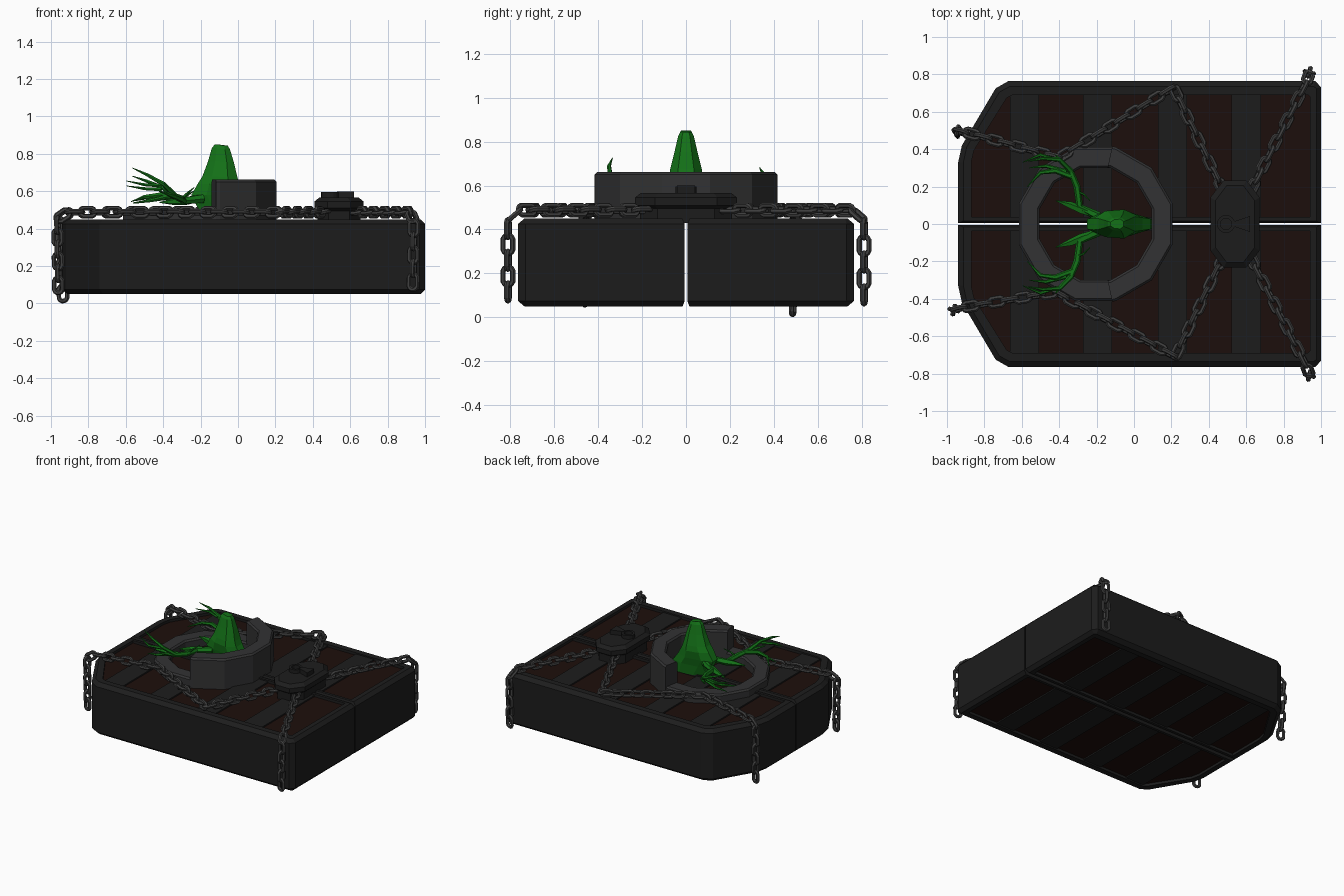
import bpy, bmesh, math
from mathutils import Vector, Matrix

if "Cube" in bpy.data.objects:
    bpy.data.objects.remove(bpy.data.objects["Cube"])


def mat(name, col):
    m = bpy.data.materials.new(name)
    m.diffuse_color = (*col, 1)
    m.use_nodes = True
    m.node_tree.nodes["Principled BSDF"].inputs["Base Color"].default_value = m.diffuse_color
    return m


IRON = mat("dark_iron", (0.012, 0.012, 0.012))
RING = mat("ring_iron", (0.032, 0.032, 0.033))
STEEL = mat("chain_steel", (0.05, 0.05, 0.05))
WOOD = mat("dark_wood", (0.012, 0.0045, 0.0035))
GREEN = mat("green", (0.007, 0.17, 0.009))


def finish(bm, name, *mats):
    bmesh.ops.recalc_face_normals(bm, faces=bm.faces)
    me = bpy.data.meshes.new(name)
    bm.to_mesh(me)
    bm.free()
    for m in mats:
        me.materials.append(m)
    ob = bpy.data.objects.new(name, me)
    bpy.context.collection.objects.link(ob)
    return ob


def loft(bm, loops, caps=True, closed=False):
    """Skin a list of equal-length closed loops; returns the end caps."""
    rings = [[bm.verts.new(p) for p in l] for l in loops]
    n = len(rings[0])
    pairs = list(zip(rings, rings[1:])) + ([(rings[-1], rings[0])] if closed else [])
    for a, b in pairs:
        for i in range(n):
            j = (i + 1) % n
            bm.faces.new((a[i], a[j], b[j], b[i]))
    return [bm.faces.new(rings[0]), bm.faces.new(rings[-1])] if caps else []


def box(bm, x0, x1, y0, y1, z0, z1):
    c = Vector(((x0 + x1) / 2, (y0 + y1) / 2, (z0 + z1) / 2))
    bmesh.ops.create_cube(bm, size=1, matrix=Matrix.Translation(c)
                          @ Matrix.Diagonal((x1 - x0, abs(y1 - y0), z1 - z0, 1)))


# Door halves: chamfered frame with recessed wood on both faces
outer = [(1, .006), (1, .73), (.97, .765), (-.67, .765), (-.74, .725), (-.92, .42), (-.94, .33), (-.94, .006)]
rim = [(.975, .016), (.975, .725), (.96, .735), (-.665, .735), (-.72, .705), (-.895, .41), (-.912, .33), (-.912, .016)]
panel = [(.94, .037), (.94, .68), (.93, .69), (-.65, .69), (-.68, .675), (-.855, .395), (-.87, .33), (-.87, .037)]
levels = [(panel, .07), (panel, .05), (rim, .05), (outer, .075), (outer, .425), (rim, .45), (panel, .45), (panel, .43)]
for side, s in (("back", 1), ("front", -1)):
    bm = bmesh.new()
    for f in loft(bm, [[(x, s * y, z) for x, y in o] for o, z in levels]):
        f.material_index = 1
    finish(bm, "door_frame_" + side, IRON, WOOD)
    # Iron straps across the wood, top and bottom
    bm = bmesh.new()
    for cx in (-.585, -.195, .205, .6):
        for z0, z1 in ((.42, .44), (.06, .08)):
            box(bm, cx - .078, cx + .078, s * .03, s * .695, z0, z1)
    finish(bm, "door_straps_" + side, IRON)

# Mounting ring: low full ring plus tall crescent on one side
RC = -.205


def ring_loops(angles, z0, z1, b=.012, ro=.425, ri=.31):
    prof = [(ri, z0), (ro, z0), (ro, z1 - b), (ro - b, z1), (ri + b, z1), (ri, z1 - b)]
    return [[(RC + r * math.cos(math.radians(a)), r * math.sin(math.radians(a)), z)
             for r, z in prof] for a in angles]


bm = bmesh.new()
loft(bm, ring_loops([15 + 30 * i for i in range(12)], .43, .50), caps=False, closed=True)
finish(bm, "mount_ring", RING)
bm = bmesh.new()
loft(bm, ring_loops([-78, -75, -45, -15, 15, 45, 75, 78], .43, .662))
finish(bm, "mount_ring_raised", RING)

# Lock body: faceted plate with raised keyhole
bm = bmesh.new()


def octagon(hx, hy, cx, cy, z):
    q = [(hx, hy - cy), (hx - cx, hy), (-hx + cx, hy), (-hx, hy - cy)]
    return [(.54 + x, y, z) for x, y in q + [(-x, -y) for x, y in q]]


loft(bm, [octagon(.115, .21, .06, .08, .43), octagon(.115, .21, .06, .08, .495),
          octagon(.132, .232, .07, .09, .51), octagon(.132, .232, .07, .09, .545),
          octagon(.105, .205, .06, .08, .567)])
finish(bm, "lock_body", IRON)
bm = bmesh.new()
loft(bm, [[(.492 + r * math.cos(a), r * math.sin(a), z) for r, z in
           ((.03, .56), (.048, .56), (.048, .595), (.03, .595))]
          for a in [math.tau * i / 16 for i in range(16)]], caps=False, closed=True)
loft(bm, [[(.53, -.012, z), (.62, -.042, z), (.62, .042, z), (.53, .012, z)] for z in (.56, .6)])
finish(bm, "lock_keyhole", IRON)

# Deer head: octagonal sections from wall to nose (z, x low, x high, half width)
sections = [(.44, -.16, .10, .045), (.52, -.22, .09, .055), (.58, -.25, .045, .068), (.64, -.215, .01, .078),
            (.68, -.19, -.003, .072), (.76, -.16, -.022, .052), (.83, -.14, -.043, .036), (.85, -.125, -.055, .026)]
bm = bmesh.new()
loops = []
for z, x0, x1, w in sections:
    c, h = (x0 + x1) / 2, (x1 - x0) / 2
    q = [(h, .5 * w), (.45 * h, w), (-.45 * h, .9 * w), (-h, .4 * w)]
    loops.append([(c + x, y, z - .006 * (x > 0)) for x, y in q]
                 + [(c + x, -y, z - .006 * (x > 0)) for x, y in reversed(q)])
loft(bm, loops)
finish(bm, "deer_head", GREEN)


def tube(bm, pts, radii, sides=6):
    """Tapered low-poly tube along a polyline."""
    pts = [Vector(p) for p in pts]
    loops = []
    for i, p in enumerate(pts):
        d = (pts[min(i + 1, len(pts) - 1)] - pts[max(i - 1, 0)]).normalized()
        u = d.cross(Vector((0, 0, 1))).normalized()
        v = d.cross(u)
        loops.append([p + radii[i] * (u * math.cos(a) + v * math.sin(a))
                      for a in [math.tau * k / sides for k in range(sides)]])
    loft(bm, loops)


# Antlers (one side a little lower) and ears
tines = [([(-.19, .04, .56), (-.29, .09, .55), (-.305, .2, .56), (-.34, .285, .575), (-.42, .37, .6)],
          [.026, .02, .019, .016, .003]),
         ([(-.325, .25, .57), (-.42, .285, .58), (-.50, .275, .57), (-.57, .2, .545)], [.016, .015, .011, .002]),
         ([(-.335, .28, .575), (-.40, .345, .64), (-.49, .35, .69), (-.565, .335, .725)], [.015, .013, .009, .002]),
         ([(-.41, .34, .63), (-.50, .37, .635), (-.595, .33, .655)], [.011, .009, .002]),
         ([(-.36, .28, .575), (-.47, .31, .55), (-.56, .30, .535)], [.013, .01, .002]),
         ([(-.3, .17, .56), (-.27, .16, .59), (-.235, .125, .62)], [.008, .006, .002])]
for side, s, drop in (("back", 1, .75), ("front", -1, 1)):
    bm = bmesh.new()
    for pts, rad in tines:
        tube(bm, [(x, s * y, .55 + (z - .55) * drop) for x, y, z in pts], rad)
    finish(bm, "antler_" + side, GREEN)
    bm = bmesh.new()
    tube(bm, [(-.19, s * .04, .56), (-.28, s * .075, .55), (-.34, s * .1, .545), (-.42, s * .125, .54)],
         [.014, .024, .02, .002], 5)
    finish(bm, "ear_" + side, GREEN)


# Chains: oval links alternating a quarter turn along a path
def add_link(bm, m, wire=.0125, rad=.0235, half=.018):
    loops = []
    for i in range(12):
        a = math.tau * (i + .5) / 12
        dx, dy = math.cos(a), math.sin(a)
        c = Vector((math.copysign(half, dx) + rad * dx, rad * dy, 0))
        loops.append([m @ (c + wire * Vector((dx * math.cos(b), dy * math.cos(b), math.sin(b))))
                      for b in [math.tau * k / 6 for k in range(6)]])
    loft(bm, loops, caps=False, closed=True)


def chain(name, pts, pitch=.069):
    bm = bmesh.new()
    k = 0
    for a, b in zip(pts, pts[1:]):
        a, b = Vector(a), Vector(b)
        n = max(1, round((b - a).length / pitch))
        d = (b - a).normalized()
        side = d.cross(Vector((0, 0, 1)) if abs(d.z) < .8 else Vector((1, 0, 0))).normalized()
        rot = Matrix((d, side, d.cross(side))).transposed().to_4x4()
        for i in range(n):
            roll = Matrix.Rotation(math.radians(15 + 90 * (k % 2)), 4, 'X')
            add_link(bm, Matrix.Translation(a.lerp(b, (i + .5) / n)) @ rot @ roll)
            k += 1
    finish(bm, name, STEEL)


Z = .488
chain("chain_long_back", [(.48, .17, Z), (.21, .73, Z), (-.40, .355, Z), (-.90, .49, Z),
                          (-.945, .50, .45), (-.935, .485, .018)])
chain("chain_long_front", [(.48, -.17, Z), (.22, -.71, Z), (-.42, -.365, Z), (-.91, -.445, Z),
                           (-.965, -.46, .45), (-.96, -.46, .065)])
chain("chain_short_back", [(.62, .17, Z), (.92, .755, Z), (.94, .81, .44), (.935, .81, .065)])
chain("chain_short_front", [(.62, -.17, Z), (.92, -.755, Z), (.94, -.81, .44), (.935, -.81, .08)])
